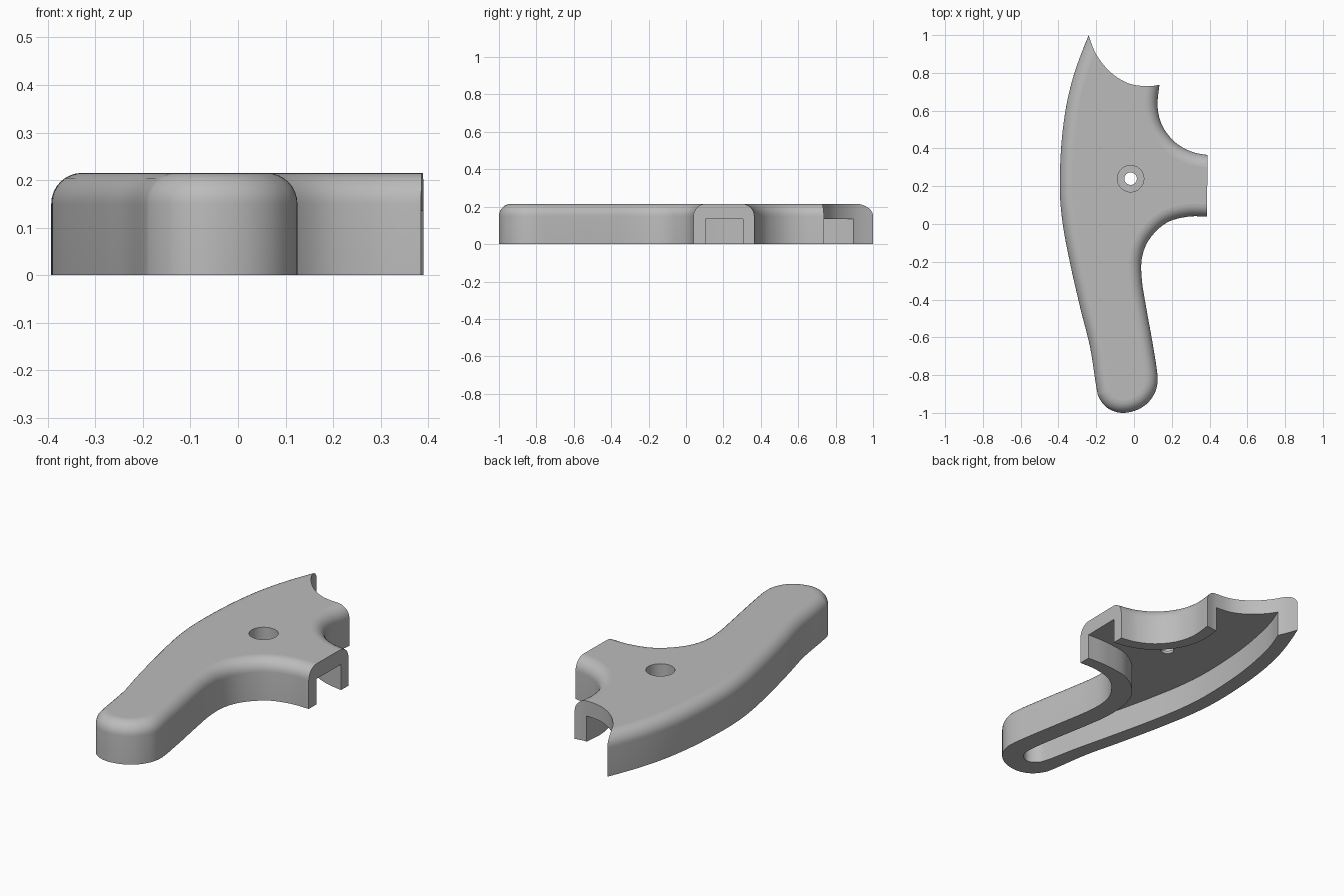
import bpy, bmesh, math
from mathutils import Vector

if "Cube" in bpy.data.objects:
    bpy.data.objects.remove(bpy.data.objects["Cube"])

H, R = 0.215, 0.065          # body height and top fillet radius
ROOF = 0.135                 # ceiling height of the hollow underside


def spline(pts, n=8):
    """Smooth open curve through the points (Catmull-Rom)."""
    p = [Vector(q) for q in pts]
    p = [2 * p[0] - p[1]] + p + [2 * p[-1] - p[-2]]
    out = []
    for i in range(1, len(p) - 2):
        a, b, c, d = p[i - 1:i + 3]
        for k in range(n):
            t = k / n
            out.append(0.5 * (2 * b + (c - a) * t + (2 * a - 5 * b + 4 * c - d) * t * t
                              + (3 * b - a - 3 * c + d) * t ** 3))
    return out + [p[-2]]


def inset(rail, dist):
    """Move a rail to its left by a distance."""
    out = []
    for i, q in enumerate(rail):
        t = (rail[min(i + 1, len(rail) - 1)] - rail[max(i - 1, 0)]).normalized()
        out.append(q + Vector((-t.y, t.x)) * dist)
    return out


def loft(name, rings):
    """Closed solid from stacked (outline, z) rings."""
    bm = bmesh.new()
    rows = [[bm.verts.new((q[0], q[1], z)) for q in outline] for outline, z in rings]
    n = len(rows[0])
    for lo, hi in zip(rows, rows[1:]):
        for i in range(n):
            j = (i + 1) % n
            bm.faces.new((lo[i], lo[j], hi[j], hi[i]))
    bm.faces.new(rows[0][::-1])
    bm.faces.new(rows[-1])
    bmesh.ops.recalc_face_normals(bm, faces=bm.faces)
    me = bpy.data.meshes.new(name)
    bm.to_mesh(me)
    bm.free()
    ob = bpy.data.objects.new(name, me)
    bpy.context.collection.objects.link(ob)
    return ob


def circle(x, y, r, n=48):
    return [(x + r * math.cos(2 * math.pi * i / n), y + r * math.sin(2 * math.pi * i / n))
            for i in range(n)]


# Outer side rails, run past the two plain-cut ends
long_rail = spline([(-.135, 1.22), (-.24, 1.0), (-.33, .75), (-.377, .5), (-.393, .22),
                    (-.38, .02), (-.34, -.2), (-.283, -.45), (-.233, -.65), (-.2, -.86),
                    (-.182, -.925), (-.135, -.978), (-.06, -1.0), (.03, -.978), (.095, -.92),
                    (.125, -.83), (.105, -.67), (.066, -.45), (.042, -.3), (.042, -.18),
                    (.082, -.08), (.17, .005), (.28, .038), (.385, .04), (.5, .04)])
short_rail = spline([(.5, .352), (.39, .365), (.30, .385), (.215, .435), (.15, .52),
                     (.125, .62), (.135, .737), (.16, .9)])

# Body with a rounded top edge
rings = [(long_rail + short_rail, 0)]
for k in range(9):
    a = math.pi / 2 * k / 8
    d = R * (1 - math.cos(a))
    rings.append((inset(long_rail, d) + inset(short_rail, d), H - R + R * math.sin(a)))
body = loft("lever_body", rings)

# Cutters: scooped tip, flat lug end, hollow underside, stepped pivot hole
scoop = spline([(-.27, 1.12), (-.24, 1.0), (-.195, .89), (-.12, .80), (-.03, .745),
                (.06, .73), (.135, .737), (.25, .765)]) + [(.4, .8), (.4, 1.4), (-.27, 1.4)]
lug_end = [(.384, -.06), (.7, -.06), (.7, .46), (.3915, .46)]
hollow = spline([(-.09, 1.13), (-.2, .89), (-.255, .727), (-.298, .487), (-.313, .22),
                 (-.301, .03), (-.262, -.186), (-.205, -.43), (-.155, -.633), (-.12, -.8),
                 (-.095, -.865), (-.045, -.892), (.003, -.865), (.018, -.8), (-.005, -.64),
                 (-.045, -.42), (-.064, -.28), (-.055, -.14), (-.005, -.02), (.115, .075),
                 (.26, .103), (.385, .103), (.5, .103)])
hollow += spline([(.5, .3), (.39, .305), (.275, .33), (.18, .385), (.095, .49),
                  (.062, .61), (.07, .735), (.09, .9)])
px, py = -.018, .24
cutters = [loft("scoop_cutter", [(scoop, -.1), (scoop, .4)]),
           loft("lug_cutter", [(lug_end, -.1), (lug_end, .4)]),
           loft("hollow_cutter", [(hollow, -.1), (hollow, ROOF)]),
           loft("counterbore_cutter", [(circle(px, py, .07), .15), (circle(px, py, .07), .4)]),
           loft("pivot_cutter", [(circle(px, py, .033), .05), (circle(px, py, .033), .3)])]

bpy.context.view_layer.objects.active = body
body.select_set(True)
for c in cutters:
    c.hide_render = True
    m = body.modifiers.new(c.name, 'BOOLEAN')
    m.operation, m.solver, m.object = 'DIFFERENCE', 'EXACT', c
    bpy.ops.object.modifier_apply(modifier=m.name)
for c in cutters:
    bpy.data.objects.remove(c)

# Smooth sides, flat horizontal faces
bpy.ops.object.shade_smooth_by_angle(angle=math.radians(30))
for f in body.data.polygons:
    if abs(f.normal.z) > .999:
        f.use_smooth = False

# Colour
grey = bpy.data.materials.new("plain_grey")
grey.diffuse_color = (.5, .5, .5, 1)
grey.use_nodes = True
grey.node_tree.nodes["Principled BSDF"].inputs["Base Color"].default_value = grey.diffuse_color
body.data.materials.clear()
body.data.materials.append(grey)
for f in body.data.polygons:
    f.material_index = 0
